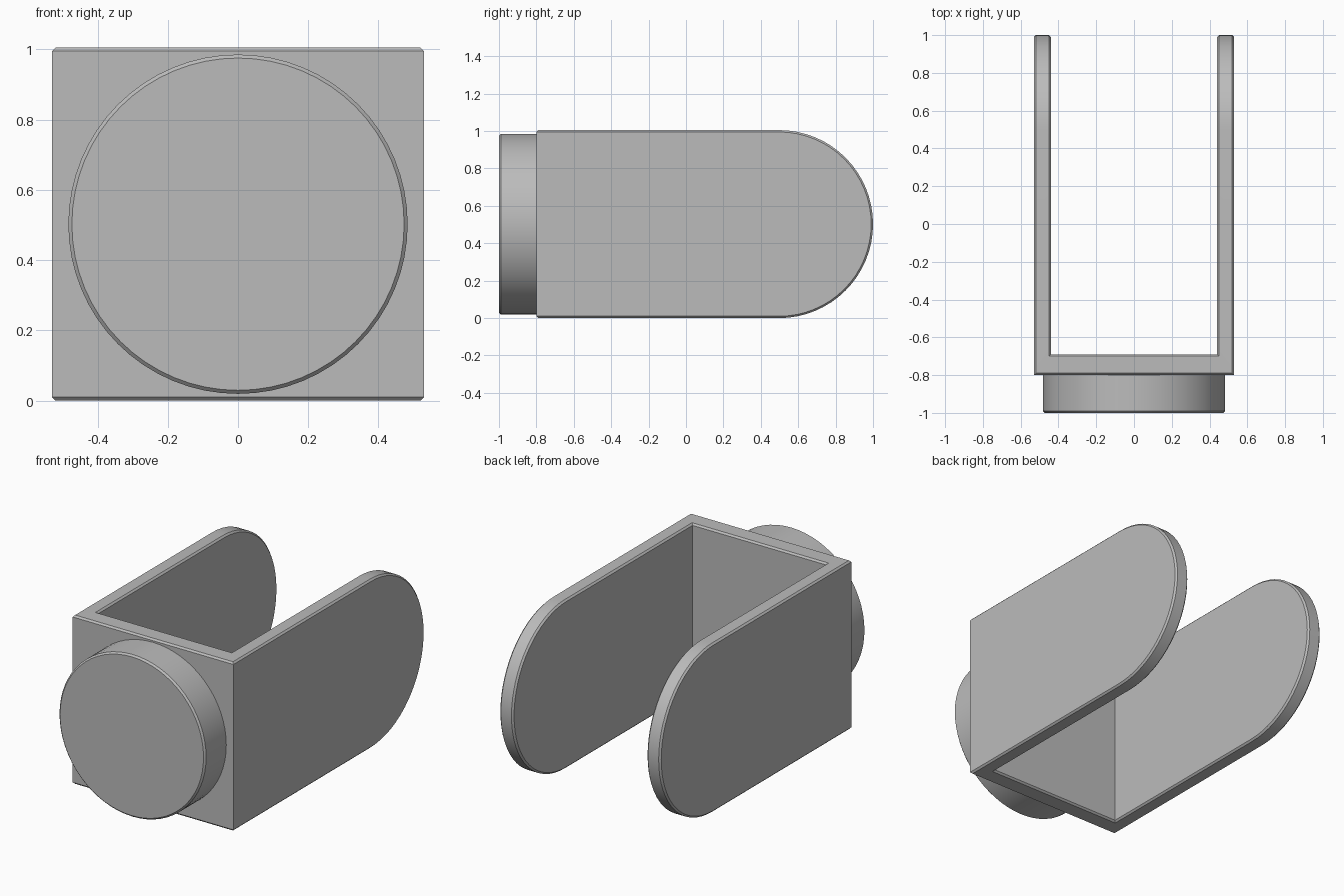
import bpy, bmesh, math
from mathutils import Matrix

cube = bpy.data.objects.get("Cube")
if cube:
    bpy.data.objects.remove(cube, do_unlink=True)

HALF_H = 0.5025      # half the height, also the radius of the arm ends
OUTER, INNER = 0.53, 0.44
FRONT, WALL = -0.8, -0.69
CHAMFER = 0.01

grey = bpy.data.materials.new("plain grey")
grey.use_nodes = True
colour = (0.5, 0.5, 0.5, 1)
grey.diffuse_color = colour
grey.node_tree.nodes["Principled BSDF"].inputs["Base Color"].default_value = colour


def finish(bm, name):
    bmesh.ops.recalc_face_normals(bm, faces=bm.faces[:])
    mesh = bpy.data.meshes.new(name)
    bm.to_mesh(mesh)
    bm.free()
    mesh.materials.append(grey)
    obj = bpy.data.objects.new(name, mesh)
    bpy.context.collection.objects.link(obj)
    bpy.ops.object.select_all(action='DESELECT')
    obj.select_set(True)
    bpy.context.view_layer.objects.active = obj
    bpy.ops.object.shade_smooth_by_angle(angle=math.radians(30))
    return obj


def chamfer_rim(bm, is_rim):
    """Chamfer every edge between a rim face and any other face."""
    bm.normal_update()
    rim = {f for f in bm.faces if is_rim(f)}
    edges = [e for e in bm.edges if sum(f in rim for f in e.link_faces) == 1]
    bmesh.ops.bevel(bm, geom=edges, offset=CHAMFER, segments=1,
                    affect='EDGES', clamp_overlap=True)


# U-shaped bracket: lofted upward so that the arm ends follow a half circle
bm = bmesh.new()
steps = 32
rings = []
for k in range(steps + 1):
    a = math.pi * (k / steps - 0.5)
    end = 1 - HALF_H + HALF_H * math.cos(a)
    z = HALF_H + HALF_H * math.sin(a)
    half = [(OUTER, FRONT), (OUTER, end), (INNER, end), (INNER, WALL)]
    section = half + [(-x, y) for x, y in reversed(half)]
    rings.append([bm.verts.new((x, y, z)) for x, y in section])
for low, high in zip(rings, rings[1:]):
    for i in range(len(low)):
        j = (i + 1) % len(low)
        bm.faces.new((low[i], low[j], high[j], high[i]))
bm.faces.new(rings[0])
bm.faces.new(rings[-1])
bmesh.ops.recalc_face_normals(bm, faces=bm.faces[:])
bmesh.ops.dissolve_limit(bm, angle_limit=math.radians(1),
                         verts=bm.verts[:], edges=bm.edges[:])
chamfer_rim(bm, lambda f: abs(f.normal.x) < 0.5 and
            (abs(f.normal.z) > 0.5 or f.calc_center_median().y > 0.3))
finish(bm, "bracket")

# Round boss on the front
bm = bmesh.new()
place = Matrix.Translation((0, (FRONT - 1) / 2, HALF_H)) @ Matrix.Rotation(math.pi / 2, 4, 'X')
bmesh.ops.create_cone(bm, cap_ends=True, segments=64, radius1=0.483,
                      radius2=0.483, depth=FRONT + 1, matrix=place)
chamfer_rim(bm, lambda f: f.normal.y < -0.9)
finish(bm, "front_boss")
